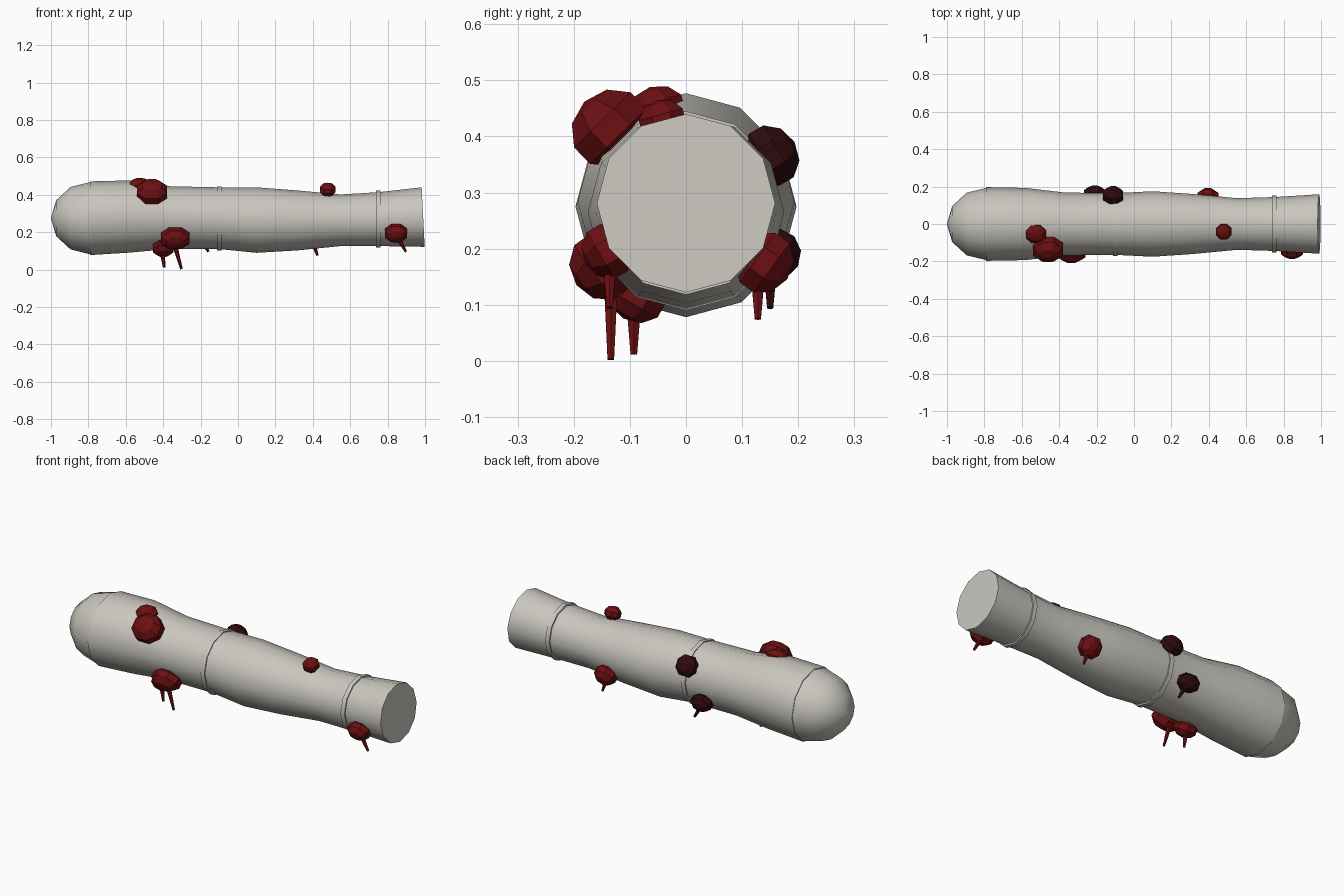
import bpy, bmesh, math
from mathutils import Vector, Matrix

if "Cube" in bpy.data.objects:
    bpy.data.objects.remove(bpy.data.objects["Cube"])

SIDES = 12


def material(name, rgb):
    m = bpy.data.materials.new(name)
    m.diffuse_color = (*rgb, 1)
    m.use_nodes = True
    m.node_tree.nodes["Principled BSDF"].inputs["Base Color"].default_value = m.diffuse_color
    return m


pale = material("pale_skin", (0.59, 0.57, 0.52))
red = material("blood_red", (0.15, 0.005, 0.006))
dark = material("dried_blood", (0.028, 0.003, 0.004))


def finish(name, bm, mat, smooth=False):
    bmesh.ops.recalc_face_normals(bm, faces=bm.faces)
    mesh = bpy.data.meshes.new(name)
    bm.to_mesh(mesh)
    bm.free()
    mesh.materials.append(mat)
    ob = bpy.data.objects.new(name, mesh)
    bpy.context.collection.objects.link(ob)
    if smooth:
        bpy.context.view_layer.objects.active = ob
        ob.select_set(True)
        bpy.ops.object.shade_smooth_by_angle(angle=math.radians(35))
        ob.select_set(False)
    return ob


def tube(name, stations, mat, closed_start=True, closed_end=True):
    """Loft 12-sided rings along x; a station is (x, centre z, radius, lean)."""
    bm = bmesh.new()
    rings = []
    for x, cz, r, lean in stations:
        ring = []
        for i in range(SIDES):
            a = math.tau * i / SIDES
            ring.append(bm.verts.new((x - lean * math.sin(a), r * math.cos(a), cz + r * math.sin(a))))
        rings.append(ring)
    for a, b in zip(rings, rings[1:]):
        for i in range(SIDES):
            j = (i + 1) % SIDES
            bm.faces.new((a[i], a[j], b[j], b[i]))
    if closed_start:
        bm.faces.new(rings[0])
    if closed_end:
        bm.faces.new(rings[-1])
    return finish(name, bm, mat, True)


# Main limb, with a slightly leaning cut end
tube("limb", [(-0.79, 0.275, 0.197, 0), (-0.58, 0.284, 0.193, 0), (-0.37, 0.278, 0.168, 0),
              (-0.10, 0.275, 0.165, 0), (0.10, 0.265, 0.175, 0), (0.32, 0.263, 0.160, 0),
              (0.55, 0.264, 0.138, 0), (0.75, 0.270, 0.144, 0), (0.99, 0.281, 0.159, 0.008)], pale)

# Rounded end
cap = []
for k in range(4):
    t = math.radians((0, 30, 60, 89)[k])
    cap.append((-0.79 - 0.21 * math.sin(t), 0.275, 0.193 * math.cos(t), 0))
tube("rounded_end", cap, pale)

# Raised bands
for name, x, cz, r in (("middle_band", -0.10, 0.273, 0.172), ("end_band", 0.75, 0.270, 0.152)):
    tube(name, [(x - 0.012, cz, r, 0), (x + 0.012, cz, r, 0)], pale)


# Blood clots: flattened faceted spheres, pole pointing out of the limb
def clot(name, centre, along, across, thick, mat):
    bm = bmesh.new()
    bmesh.ops.create_uvsphere(bm, u_segments=8, v_segments=5, radius=1)
    c = Vector(centre)
    n = Vector((0, c.y, c.z - 0.277)).normalized()
    xa = Vector((1, 0, 0))
    basis = Matrix((xa, n.cross(xa), n)).transposed().to_4x4()
    turn = Matrix.Rotation(math.pi / 8, 4, 'Z')
    bm.transform(Matrix.Translation(c) @ basis @ Matrix.Diagonal((along, across, thick, 1)) @ turn)
    finish(name, bm, mat)


# Drips: thin tapered prisms from top point to tip
def drip(name, top, tip, r, mat):
    top, tip = Vector(top), Vector(tip)
    bm = bmesh.new()
    bmesh.ops.create_cone(bm, cap_ends=True, segments=6, radius1=r, radius2=r * 0.45,
                          depth=(tip - top).length)
    rot = (tip - top).to_track_quat('Z', 'Y').to_matrix().to_4x4()
    bm.transform(Matrix.Translation((top + tip) / 2) @ rot)
    finish(name, bm, mat)


clots = [
    ("top_clot_small", (-0.525, -0.052, 0.448), 0.062, 0.056, 0.042, red),
    ("top_clot_large", (-0.46, -0.135, 0.415), 0.09, 0.08, 0.066, red),
    ("front_clot_large", (-0.335, -0.150, 0.168), 0.086, 0.068, 0.056, red),
    ("front_clot_small", (-0.40, -0.090, 0.115), 0.062, 0.060, 0.045, red),
    ("end_clot", (0.845, -0.140, 0.195), 0.068, 0.055, 0.045, red),
    ("top_clot_end", (0.48, -0.042, 0.428), 0.046, 0.046, 0.038, red),
    ("back_clot_upper", (-0.112, 0.152, 0.366), 0.062, 0.061, 0.048, dark),
    ("back_clot_lower", (-0.21, 0.160, 0.190), 0.064, 0.050, 0.045, dark),
    ("back_clot_end", (0.395, 0.140, 0.175), 0.064, 0.062, 0.050, red),
]
for c in clots:
    clot(*c)

drips = [
    ("front_drip_long", (-0.345, -0.134, 0.155), (-0.302, -0.134, 0.003), 0.015, red),
    ("front_drip_short", (-0.405, -0.093, 0.10), (-0.395, -0.093, 0.012), 0.015, red),
    ("end_drip", (0.85, -0.136, 0.18), (0.898, -0.136, 0.095), 0.014, red),
    ("back_drip_end", (0.40, 0.128, 0.15), (0.425, 0.128, 0.075), 0.014, red),
    ("back_drip_middle", (-0.20, 0.150, 0.17), (-0.158, 0.150, 0.095), 0.014, dark),
]
for d in drips:
    drip(*d)
